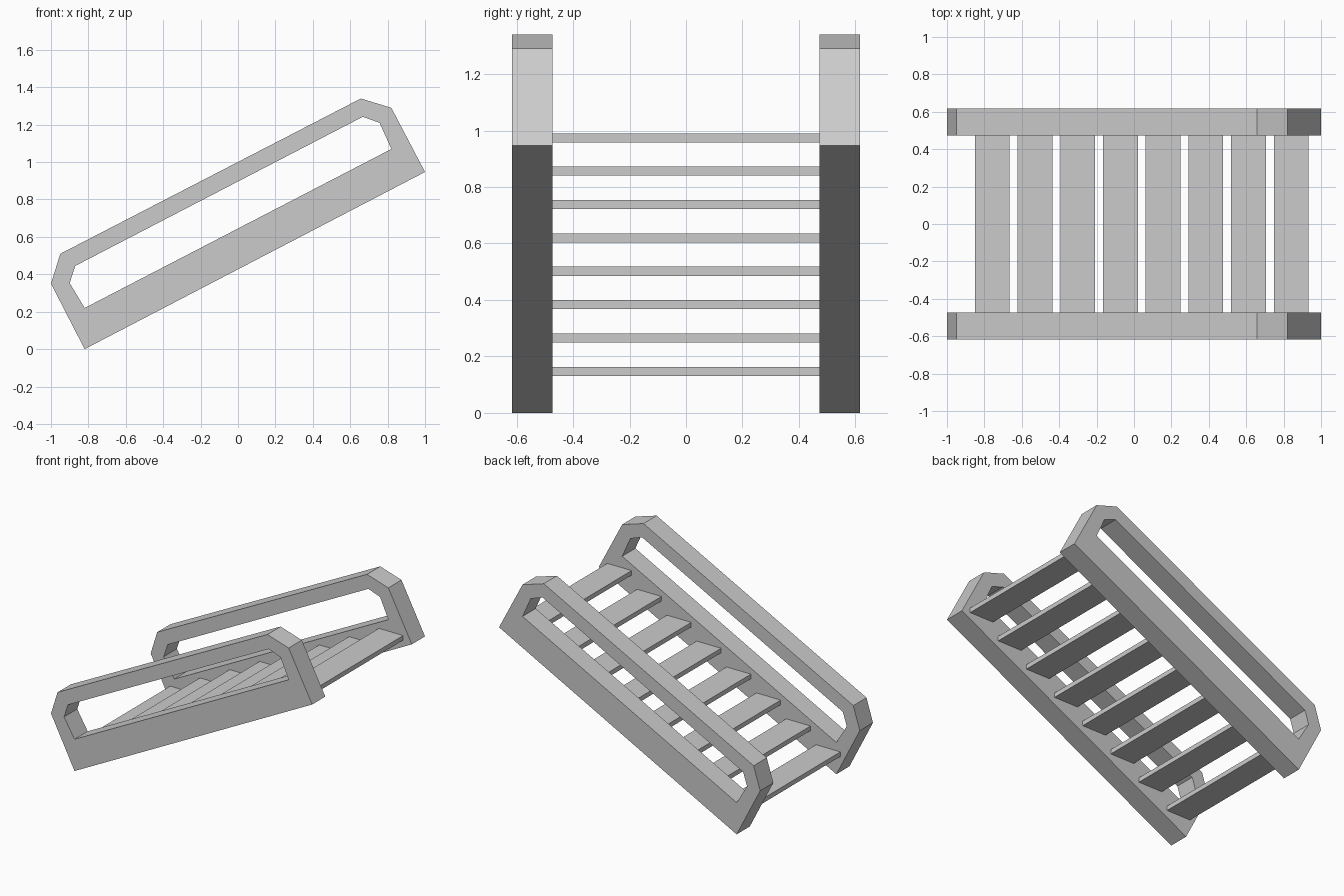
import bpy, bmesh

if "Cube" in bpy.data.objects:
    bpy.data.objects.remove(bpy.data.objects["Cube"])

# Side profile in (x, z): outer outline and handrail opening, matched point for point
OUTER = [(-0.82, 0.0), (1.0, 0.947), (0.82, 1.29), (0.657, 1.34), (-0.95, 0.51), (-1.0, 0.35)]
INNER = [(-0.82, 0.22), (0.82, 1.07), (0.757, 1.21), (0.667, 1.242), (-0.87, 0.445), (-0.9, 0.353)]
Y_IN, Y_OUT = 0.473, 0.617


def finish(bm, name):
    bmesh.ops.recalc_face_normals(bm, faces=bm.faces)
    mesh = bpy.data.meshes.new(name)
    bm.to_mesh(mesh)
    bm.free()
    obj = bpy.data.objects.new(name, mesh)
    bpy.context.collection.objects.link(obj)
    return obj


def side_frame(name, side):
    bm = bmesh.new()
    loops = [[bm.verts.new((x, side * y, z)) for x, z in profile]
             for profile, y in ((OUTER, Y_IN), (OUTER, Y_OUT), (INNER, Y_OUT), (INNER, Y_IN))]
    n = len(OUTER)
    for k in range(4):
        a, b = loops[k], loops[(k + 1) % 4]
        for i in range(n):
            j = (i + 1) % n
            bm.faces.new((a[i], a[j], b[j], b[i]))
    return finish(bm, name)


def tread(name, x, z):
    bm = bmesh.new()
    bmesh.ops.create_cube(bm, size=1)
    bmesh.ops.scale(bm, vec=(0.186, 2 * Y_IN, 0.032), verts=bm.verts)
    obj = finish(bm, name)
    obj.location = (x, 0, z)


# Stringers with handrails
side_frame("side_frame_front", -1)
side_frame("side_frame_back", 1)

# Eight flat treads
for i in range(8):
    tread(f"tread_{i + 1}", -0.758 + i * 0.2284, 0.147 + i * 0.1182)
